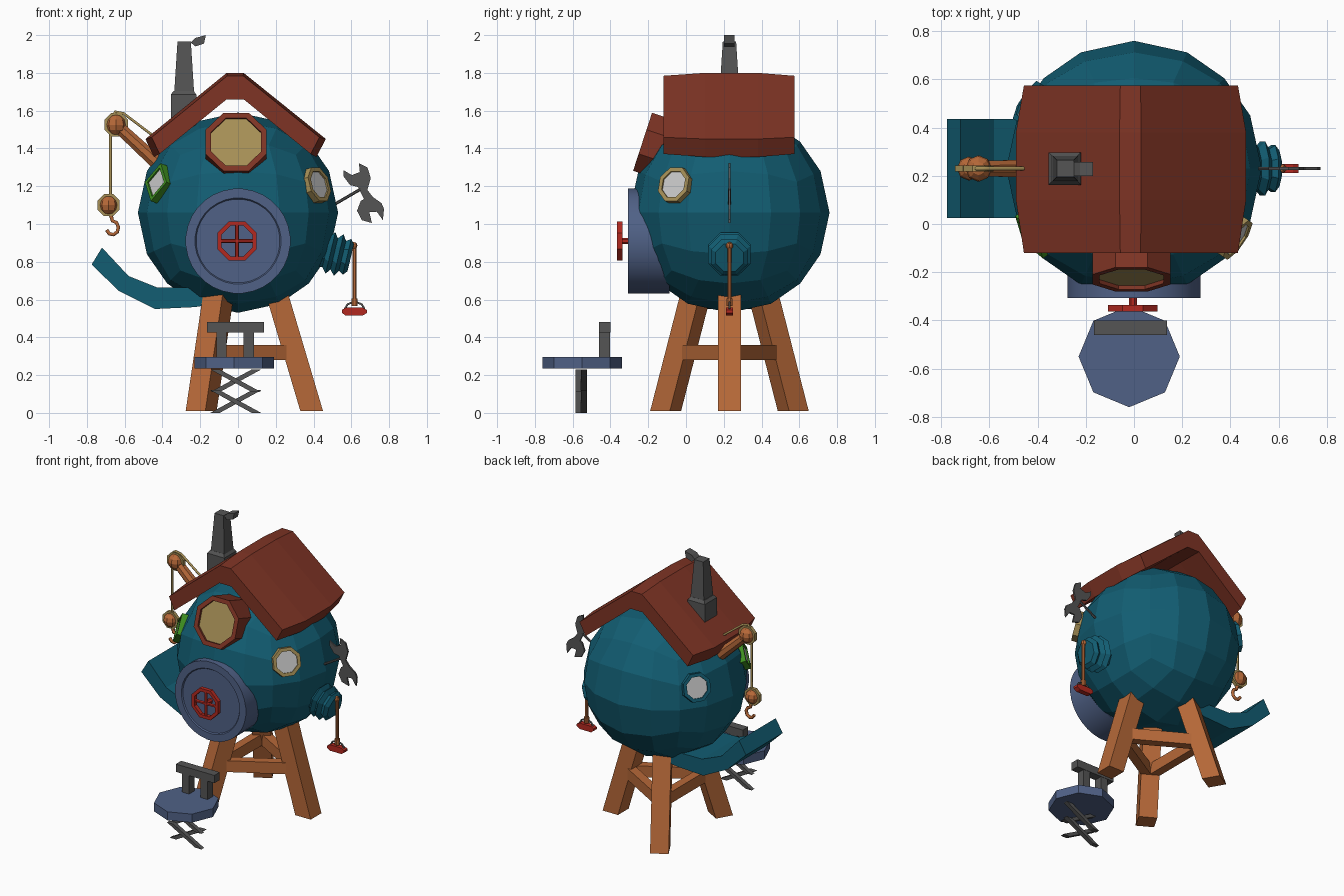
import bpy, bmesh, math
from mathutils import Vector, Matrix

cube = bpy.data.objects.get("Cube")
if cube:
    bpy.data.objects.remove(cube, do_unlink=True)


def material(name, r, g, b):
    m = bpy.data.materials.new(name)
    m.use_nodes = True
    m.diffuse_color = (r, g, b, 1)
    node = next(n for n in m.node_tree.nodes if n.type == 'BSDF_PRINCIPLED')
    node.inputs["Base Color"].default_value = (r, g, b, 1)
    node.inputs["Roughness"].default_value = 0.8
    return m


TEAL = material("teal", .006, .11, .17)
ROOF = material("roof_red", .21, .034, .018)
SLATE = material("slate_blue", .08, .12, .24)
WOOD = material("wood_orange", .47, .14, .04)
GREY = material("grey", .09, .09, .09)
GOLD = material("gold", .39, .28, .095)
WHITE = material("pale_glass", .6, .6, .6)
RED = material("red", .45, .022, .014)
GREEN = material("green", .05, .28, .015)

MID_Y = .23
BALL = Vector((0, MID_Y, 1.06))
RADIUS = .53


def finish(name, bm, mat):
    bmesh.ops.recalc_face_normals(bm, faces=bm.faces)
    me = bpy.data.meshes.new(name)
    bm.to_mesh(me)
    bm.free()
    me.materials.append(mat)
    ob = bpy.data.objects.new(name, me)
    bpy.context.collection.objects.link(ob)
    return ob


def box(name, lo, hi, mat, turn=0):
    """Box between two corners, turned about its own vertical axis."""
    lo, hi = Vector(lo), Vector(hi)
    bm = bmesh.new()
    bmesh.ops.create_cube(bm, size=1, matrix=Matrix.Translation((lo + hi) / 2)
                          @ Matrix.Rotation(turn, 4, 'Z') @ Matrix.Diagonal((*(hi - lo), 1)))
    return finish(name, bm, mat)


def loft(name, rings, mat, closed=False):
    """Skin equal-length loops; cap the ends, or join last to first."""
    bm = bmesh.new()
    loops = [[bm.verts.new(p) for p in ring] for ring in rings]
    pairs = list(zip(loops, loops[1:]))
    if closed:
        pairs.append((loops[-1], loops[0]))
    else:
        bm.faces.new(loops[0])
        bm.faces.new(loops[-1])
    for a, b in pairs:
        for i in range(len(a)):
            j = (i + 1) % len(a)
            bm.faces.new((a[i], a[j], b[j], b[i]))
    return finish(name, bm, mat)


def slab(name, outline, y0, y1, mat):
    """Front outline (x, z) extruded in depth."""
    return loft(name, [[(x, y, z) for x, z in outline] for y in (y0, y1)], mat)


def lathe(name, profile, origin, axis, mat, sides=8, closed=False, turn=.5):
    """Turn (radius, height) points around an axis."""
    n = Vector(axis).normalized()
    ref = Vector((0, 0, 1)) if abs(n.z) < .99 else Vector((1, 0, 0))
    u = ref.cross(n).normalized()
    v = n.cross(u)
    angles = [math.tau * (i + turn) / sides for i in range(sides)]
    rings = [[Vector(origin) + n * h + (u * math.cos(a) + v * math.sin(a)) * r
              for a in angles] for r, h in profile]
    return loft(name, rings, mat, closed)


def rod(name, a, b, r, mat, sides=8, r2=None):
    d = Vector(b) - Vector(a)
    return lathe(name, [(r, 0), (r2 or r, d.length)], a, d, mat, sides)


def ring(name, centre, axis, r_in, r_out, back, front, mat, sides=8, turn=.5):
    prof = [(r_in, back), (r_out, back), (r_out, front), (r_in, front)]
    return lathe(name, prof, centre, axis, mat, sides, True, turn)


def wire(name, points, r, mat):
    cu = bpy.data.curves.new(name, 'CURVE')
    cu.dimensions = '3D'
    cu.bevel_depth, cu.bevel_resolution, cu.use_fill_caps = r, 1, True
    sp = cu.splines.new('POLY')
    sp.points.add(len(points) - 1)
    for p, co in zip(sp.points, points):
        p.co = (*co, 1)
    cu.materials.append(mat)
    bpy.context.collection.objects.link(bpy.data.objects.new(name, cu))


def knob(name, centre, r, mat):
    bm = bmesh.new()
    bmesh.ops.create_uvsphere(bm, u_segments=8, v_segments=6, radius=r,
                              matrix=Matrix.Translation(centre))
    return finish(name, bm, mat)


# Round body: a gridded cube pushed out to a ball
bm = bmesh.new()
bmesh.ops.create_cube(bm, size=2)
bmesh.ops.subdivide_edges(bm, edges=bm.edges[:], cuts=3, use_grid_fill=True)
for v in bm.verts:
    p = Vector([math.copysign(abs(c) ** 1.13, c) for c in v.co])
    v.co = BALL + p.normalized() * RADIUS
finish("body", bm, TEAL)

# Roof: thick gable, slightly smaller at both ends
gable = [(-.49, 1.45), (-.06, 1.8), (.03, 1.8), (.465, 1.45),
         (.415, 1.355), (.035, 1.665), (-.065, 1.665), (-.445, 1.355)]
loft("roof", [[(-.015 + (x + .015) * s, y, 1.58 + (z - 1.58) * s) for x, z in gable]
              for y, s in ((-.12, .93), (.1, 1), (.38, 1), (.575, .93))], ROOF)

# Chimney with a tilted lid
lathe("chimney_base", [(.095, 1.5), (.095, 1.685), (.075, 1.705)], (-.288, MID_Y, 0),
      (0, 0, 1), GREY, 4)
lathe("chimney_stack", [(.075, 1.69), (.05, 1.965)], (-.285, MID_Y, 0), (0, 0, 1), GREY, 4)
slab("chimney_lid", [(-.25, 1.96), (-.225, 1.985), (-.17, 2), (-.18, 1.955), (-.225, 1.94)],
     .2, .257, GREY)

# Dormer window under the gable
tilt = (0, -.95, .31)
ring("dormer_frame", (-.01, -.23, 1.435), tilt, .143, .175, -.27, 0, ROOF)
lathe("dormer_glass", [(.15, -.025), (.15, -.017)], (-.01, -.23, 1.435), tilt, GOLD)

# Portholes on the body
for name, axis, frame, sides, r in (("left_porthole", (.8, -.55, .28), GOLD, 8, .1),
                                    ("right_porthole", (-.81, -.53, .3), GREEN, 4, .105),
                                    ("back_porthole", (-.81, .51, .26), TEAL, 8, .1)):
    n = Vector(axis).normalized()
    c = BALL + n * .52
    turn = 0 if sides == 4 else .5
    ring(name + "_frame", c, n, r * .76, r, -.05, .025, frame, sides, turn)
    lathe(name + "_glass", [(r * .8, .008), (r * .8, .016)], c, n, WHITE, sides, turn=turn)

# Round hatch with a hand wheel
front = (0, -1, 0)
hatch = lathe("hatch", [(.278, -.22), (.278, 0), (.228, 0), (.222, -.008)],
              (0, -.308, .91), front, SLATE, 32)
hub = Vector((-.005, -.35, .91))
ring("wheel_rim", hub, front, .088, .112, -.014, .014, RED)
for i, d in enumerate((Vector((.1, 0, 0)), Vector((0, 0, .1)))):
    rod(f"wheel_spoke_{i}", hub - d, hub + d, .011, RED, 6)
rod("wheel_axle", hub, hub + Vector((0, .06, 0)), .018, RED)

# Curved chute on the right side
slab("chute", [(-.72, .875), (-.58, .725), (-.43, .665), (-.1, .66), (-.1, .58),
               (-.23, .56), (-.44, .55), (-.63, .645), (-.775, .785)], .025, .435, TEAL)

# Crane: arm, pulleys, rope and hook
tip = (-.645, MID_Y, 1.525)
low = (-.685, MID_Y, 1.1)
rod("crane_arm", (-.38, MID_Y, 1.28), tip, .042, WOOD, r2=.034)
for name, c, r in (("crane_top", tip, .055), ("crane_low", low, .05)):
    knob(name + "_knob", c, r, WOOD)
    ring(name + "_pulley", c, front, r * .8, r + .013, -.012, .012, GOLD)
wire("crane_rope", [(-.4, MID_Y, 1.43), (-.605, MID_Y, 1.585), (-.65, MID_Y, 1.595),
                    (-.675, MID_Y, 1.55), (-.675, MID_Y, 1.14)], .008, GOLD)
arc = [(-.665 + .032 * math.cos(a), MID_Y, .98 + .037 * math.sin(a))
       for a in [math.radians(90 - 42 * i) for i in range(7)]]
wire("crane_hook", [(-.68, MID_Y, 1.06), (-.668, MID_Y, 1.03)] + arc, .011, WOOD)

# Bellows with pull handle on the left side
ribs = [(.085, -.12), (.09, -.01), (.122, .015), (.092, .035), (.122, .06), (.088, .08),
        (.105, .105), (.08, .125)]
lathe("bellows", ribs, (.475, MID_Y, .85), (.97, 0, -.23), TEAL)
knob("pull_pivot", (.612, MID_Y, .885), .02, WOOD)
rod("pull_rod", (.617, MID_Y, .9), (.617, MID_Y, .6), .011, WOOD)
rod("pull_ferrule", (.617, MID_Y, .565), (.617, MID_Y, .605), .018, WOOD)
wire("pull_bail", [(.565, MID_Y, .55), (.58, MID_Y, .575), (.617, MID_Y, .59),
                   (.655, MID_Y, .575), (.67, MID_Y, .55)], .006, GREY)
slab("pull_handle", [(.55, .53), (.57, .515), (.66, .515), (.683, .53), (.683, .545),
                     (.66, .557), (.57, .557), (.55, .545)], .212, .248, RED)

# Wrench on a thin stalk
slab("wrench", [(.64, 1.322), (.685, 1.30), (.703, 1.243), (.685, 1.18), (.714, 1.143),
                (.76, 1.11), (.773, 1.08), (.767, 1.02), (.735, 1.065), (.695, 1.063),
                (.709, 1.005), (.656, 1.02), (.63, 1.07), (.65, 1.122), (.667, 1.132),
                (.635, 1.196), (.593, 1.206), (.558, 1.253), (.558, 1.285),
                (.603, 1.259), (.645, 1.275)], .224, .236, GREY)
rod("wrench_stalk", (.47, MID_Y, 1.08), (.65, MID_Y, 1.185), .008, GREY, 6)

# Three splayed legs joined by crossbars
for i in range(3):
    a = math.tau * i / 3
    out, side = Vector((math.cos(a), math.sin(a), 0)), Vector((-math.sin(a), math.cos(a), 0))
    foot = Vector((0, MID_Y, 0))
    loft(f"leg_{i}", [[foot + out * (r + sx * .06) + side * sy * .06 + Vector((0, 0, z))
                       for sx, sy in ((-1, -1), (1, -1), (1, 1), (-1, 1))]
                      for r, z in ((.39, .01), (.2, .65))], WOOD)
    mid = math.pi + a
    c = foot + Vector((math.cos(mid), math.sin(mid), 0)) * .15 + Vector((0, 0, .32))
    half = Vector((.03, .25, .04))
    box(f"crossbar_{i}", c - half, c + half, WOOD, a)

# Chair on a scissor lift
lathe("seat", [(.21, .235), (.21, .295)], (-.02, -.55, 0), (0, 0, 1), SLATE, turn=0)
for side, x in (("right", -.088), ("left", .057)):
    box(side + "_back_post", (x - .027, -.46, .29), (x + .027, -.402, .43), GREY)
box("backrest", (-.165, -.46, .425), (.137, -.4, .48), GREY)
for level, z in enumerate((.06, .17)):
    for layer, s in (("front", 1), ("rear", -1)):
        y = -.555 - s * .015
        bar = [(-.135, .06), (-.085, .06), (.135, -.06), (.085, -.06)]
        slab(f"{layer}_scissor_{level}", [(-.012 + s * x, z + dz) for x, dz in bar],
             y - .015, y + .015, GREY)

# Smooth rim on the hatch, flat faces elsewhere
bpy.ops.object.select_all(action='DESELECT')
hatch.select_set(True)
bpy.context.view_layer.objects.active = hatch
bpy.ops.object.shade_smooth_by_angle(angle=math.radians(30))
